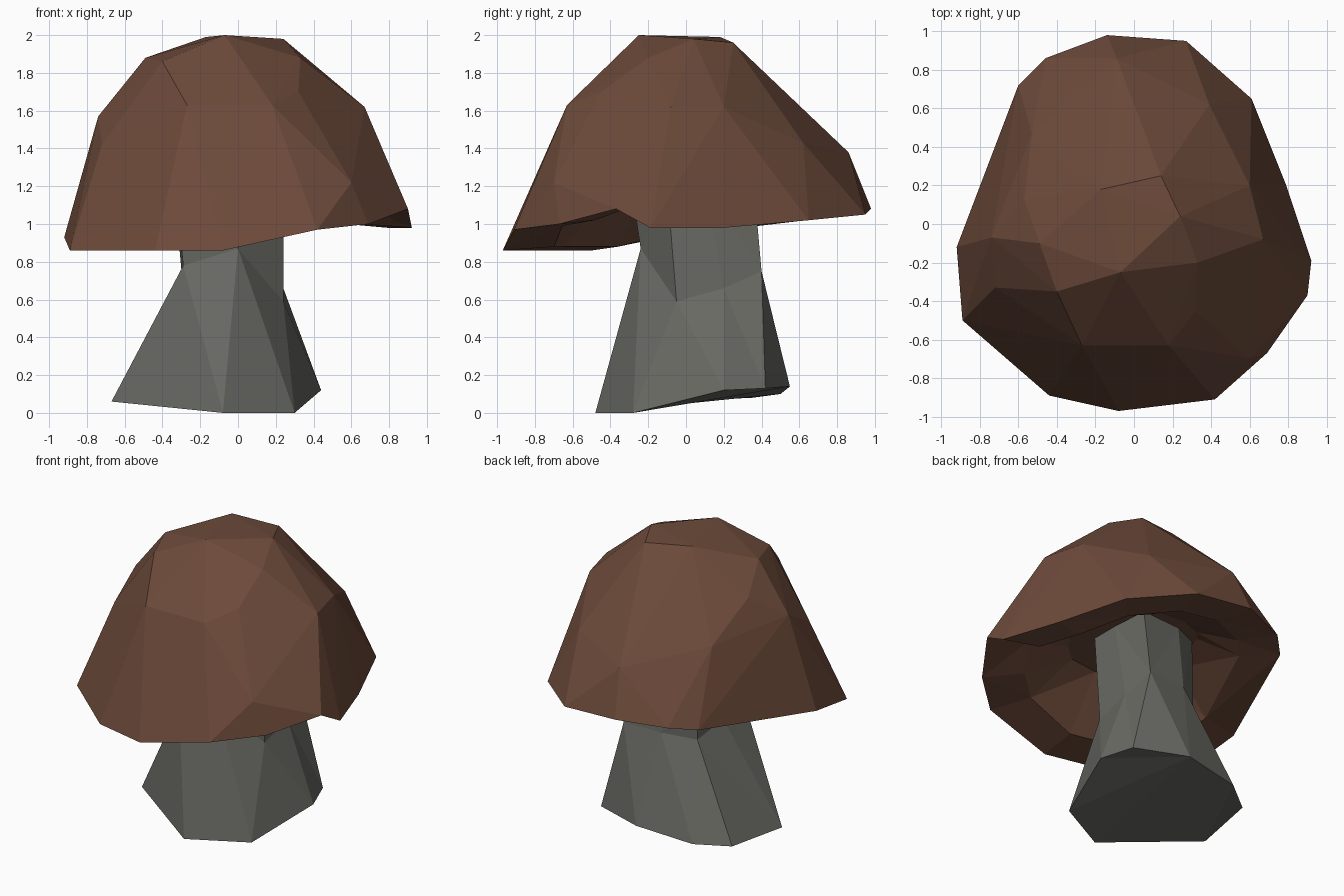
import bpy, bmesh
from mathutils import Vector

cube = bpy.data.objects.get("Cube")
if cube:
    bpy.data.objects.remove(cube, do_unlink=True)


def make_material(name, color):
    mat = bpy.data.materials.new(name)
    mat.use_nodes = True
    mat.diffuse_color = color
    shader = next(n for n in mat.node_tree.nodes if n.type == 'BSDF_PRINCIPLED')
    shader.inputs["Base Color"].default_value = color
    shader.inputs["Roughness"].default_value = 0.9
    return mat


def finish(bm, name, material):
    """Turn a bmesh into a flat shaded, triangulated object."""
    bmesh.ops.triangulate(bm, faces=bm.faces[:])
    bmesh.ops.recalc_face_normals(bm, faces=bm.faces[:])
    mesh = bpy.data.meshes.new(name)
    bm.to_mesh(mesh)
    bm.free()
    mesh.materials.append(material)
    obj = bpy.data.objects.new(name, mesh)
    bpy.context.scene.collection.objects.link(obj)
    return obj


def loft(rings):
    """Join matching rings of points and close both ends."""
    bm = bmesh.new()
    loops = [[bm.verts.new(p) for p in ring] for ring in rings]
    for low, high in zip(loops, loops[1:]):
        count = len(low)
        for i in range(count):
            j = (i + 1) % count
            bm.faces.new((low[i], low[j], high[j], high[i]))
    bm.faces.new(loops[0][::-1])
    bm.faces.new(loops[-1])
    return bm


def extrude_rim(bm, edges, scale, new_height):
    """Extrude an open edge loop inward; new_height maps old z to new z."""
    result = bmesh.ops.extrude_edge_only(bm, edges=edges)["geom"]
    for v in (g for g in result if isinstance(g, bmesh.types.BMVert)):
        v.co = Vector((v.co.x * scale, v.co.y * scale, new_height(v.co.z)))
    return [g for g in result
            if isinstance(g, bmesh.types.BMEdge) and g.is_boundary]


brown = make_material("cap brown", (0.15, 0.068, 0.042, 1))
grey = make_material("stem grey", (0.14, 0.141, 0.125, 1))

# Cap: irregular rim and crown points wrapped in a faceted shell
rim_points = [
    (-.14, .98, 1.08), (.27, .95, 1.05), (.61, .65, 1.02), (.79, .2, .98),
    (.92, -.19, .98), (.9, -.37, 1.08), (.69, -.67, 1), (.42, -.91, .97),
    (-.08, -.97, .86), (-.44, -.89, .86), (-.89, -.5, .86), (-.92, -.12, .93),
    (-.6, .72, 1.03), (-.46, .86, 1.06)]
crown_points = [
    (-.07, -.25, 2), (.24, .04, 1.98), (.14, .25, 1.96), (-.17, .18, 1.99),
    (-.49, -.1, 1.88), (-.4, -.35, 1.86), (.33, -.2, 1.88), (.32, -.45, 1.7),
    (.18, -.63, 1.63), (-.27, -.63, 1.63), (-.74, -.07, 1.57),
    (-.72, -.33, 1.42), (.67, -.08, 1.62), (.6, .2, 1.62), (.6, -.7, 1.22),
    (.39, .62, 1.43), (-.09, .86, 1.38), (-.53, .47, 1.5), (-.57, .13, 1.72)]
bm = bmesh.new()
rim = {bm.verts.new(p) for p in rim_points}
for p in crown_points:
    bm.verts.new(p)
hull = bmesh.ops.convex_hull(bm, input=bm.verts[:])
under = [f for f in bm.faces if all(v in rim for v in f.verts)]
bmesh.ops.delete(bm, geom=under, context='FACES')
bmesh.ops.delete(bm, geom=[v for v in bm.verts if not v.link_faces],
                 context='VERTS')

# Underside: a broad lip, then a hollow rising to the stem
edge_loop = [e for e in bm.edges if e.is_boundary]
edge_loop = extrude_rim(bm, edge_loop, 0.72, lambda z: z + 0.02)
edge_loop = extrude_rim(bm, edge_loop, 0.6, lambda z: 1.2)
bmesh.ops.holes_fill(bm, edges=edge_loop, sides=0)
finish(bm, "mushroom_cap", brown)

# Stem: flared uneven foot, narrow waist, neck reaching into the cap
foot = [(.3, -.28, 0), (.44, .2, .12), (.36, .42, .13), (0, .55, .14),
        (-.4, .5, .1), (-.6, .35, .08), (-.67, -.1, .06), (-.08, -.48, 0)]
waist = [(0, -.24, .87), (.24, -.05, .59), (.24, .2, .66), (.2, .4, .75),
         (-.08, .39, .75), (-.27, .26, .7), (-.3, .02, .76), (-.29, -.23, .78)]
neck = [(0, -.29, 1.2), (.24, -.1, 1.2), (.24, .1, 1.2), (.22, .36, 1.2),
        (-.08, .34, 1.2), (-.26, .26, 1.2), (-.34, .02, 1.2), (-.33, -.26, 1.2)]
finish(loft([foot, waist, neck]), "mushroom_stem", grey)
